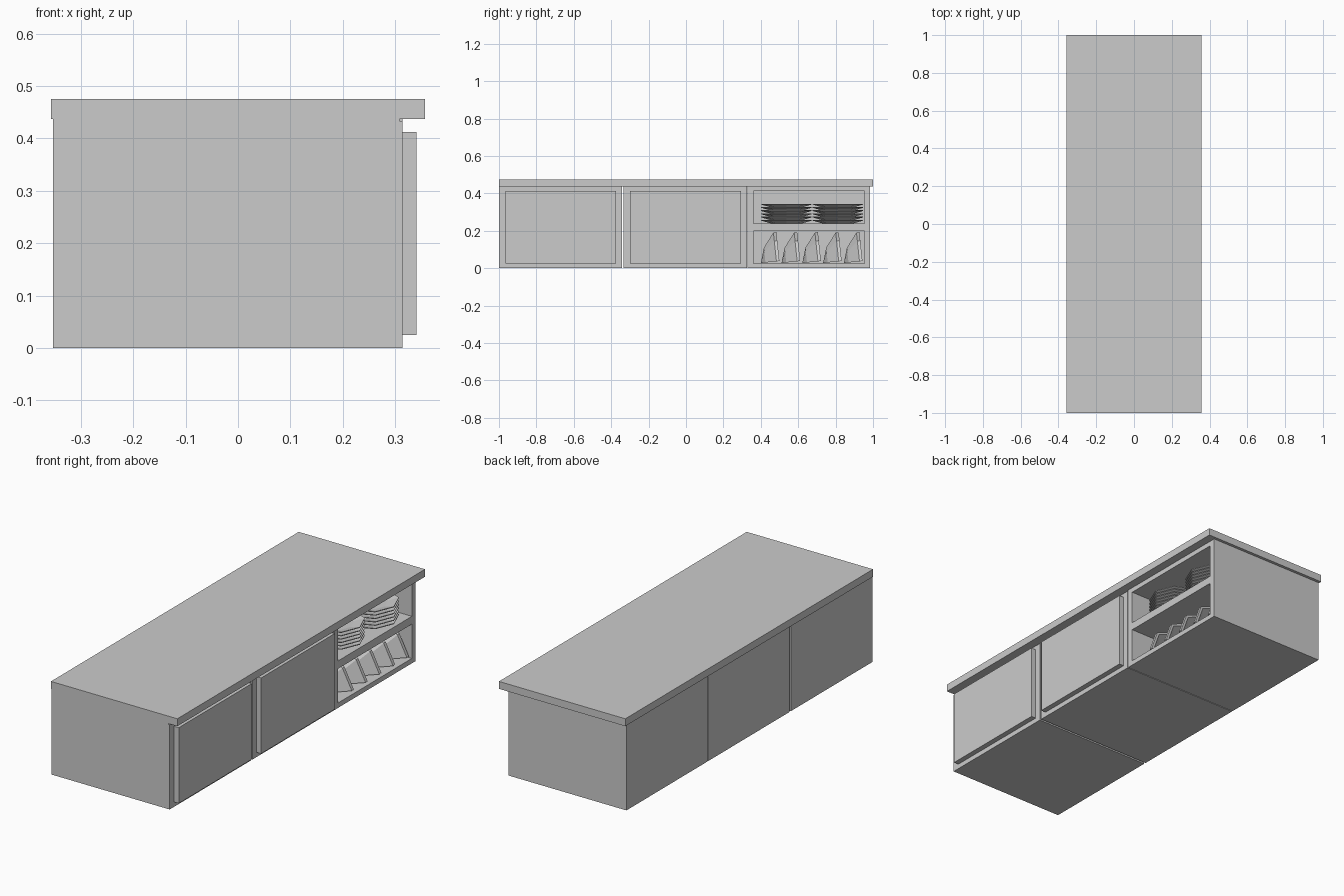
import bpy, bmesh, math
from mathutils import Matrix

cube = bpy.data.objects.get("Cube")
if cube:
    bpy.data.objects.remove(cube, do_unlink=True)

grey = bpy.data.materials.new("plain_grey")
grey.use_nodes = True
colour = (0.6, 0.6, 0.6, 1)
grey.diffuse_color = colour
grey.node_tree.nodes["Principled BSDF"].inputs["Base Color"].default_value = colour


def finish(name, bm):
    bmesh.ops.recalc_face_normals(bm, faces=bm.faces)
    mesh = bpy.data.meshes.new(name)
    bm.to_mesh(mesh)
    bm.free()
    mesh.materials.append(grey)
    obj = bpy.data.objects.new(name, mesh)
    bpy.context.collection.objects.link(obj)
    return obj


def box(name, x, y, z):
    """Box from (low, high) pairs on each axis."""
    bm = bmesh.new()
    size = [b - a for a, b in (x, y, z)]
    mid = [(a + b) / 2 for a, b in (x, y, z)]
    bmesh.ops.create_cube(bm, size=1, matrix=Matrix.Translation(mid) @ Matrix.Diagonal((*size, 1)))
    return finish(name, bm)


def lathe(name, profile, sides, sweep=math.tau, start=0.0):
    """Turn a (radius, height) profile about z."""
    bm = bmesh.new()
    c, s = math.cos(start), math.sin(start)
    verts = [bm.verts.new((r * c, r * s, h)) for r, h in profile]
    edges = [bm.edges.new(pair) for pair in zip(verts, verts[1:])]
    bmesh.ops.spin(bm, geom=verts + edges, cent=(0, 0, 0), axis=(0, 0, 1),
                   angle=sweep, steps=sides)
    bmesh.ops.remove_doubles(bm, verts=bm.verts, dist=0.0005)
    return finish(name, bm)


BACK, BODY, FRAME, TOP = -0.353, 0.308, 0.314, 0.437

# Worktop
box("worktop", (-0.357, 0.357), (-1, 1), (TOP, 0.475))

# Two closed cabinets, each with a thin front frame and a raised door
cabinets = [("first", (-1, -0.343), (-0.965, -0.375)),
            ("second", (-0.333, 0.326), (-0.3, 0.295))]
for name, span, door in cabinets:
    box(name + "_cabinet", (BACK, BODY), span, (0, TOP))
    box(name + "_front_frame", (BODY, FRAME), span, (0, 0.433))
    box(name + "_door", (FRAME, 0.341), door, (0.025, 0.412))

# Open shelf unit
low, high = 0.33, 0.985
inner = (0.36, 0.955)
box("shelf_inner_side", (BACK, FRAME), (low, inner[0]), (0, TOP))
box("shelf_outer_side", (BACK, FRAME), (inner[1], high), (0, TOP))
box("shelf_back", (BACK, -0.33), inner, (0, TOP))
for name, z in (("shelf_floor", (0, 0.025)), ("middle_shelf", (0.2, 0.24)),
                ("shelf_ceiling", (0.412, TOP))):
    box(name, (-0.33, FRAME), inner, z)

# Two stacks of eight-sided plates
step = 0.0172
plate = [(0, 0), (0.085, 0), (0.135, 0.014), (0.135, 0.018), (0.085, 0.006), (0, 0.006)]
for stack, y in enumerate((0.537, 0.812)):
    for level in range(6):
        obj = lathe(f"plate_{stack + 1}_{level + 1}", plate, 8)
        obj.location = (0.178, y, 0.2405 + level * step)

# Row of half-sunk bowls standing on edge in the lower shelf
bowl = [(0, 0), (0.08, 0.025), (0.155, 0.084), (0.155, 0.1),
        (0.142, 0.1), (0.074, 0.037), (0, 0.013)]
for i in range(5):
    obj = lathe(f"bowl_{i + 1}", bowl, 4, math.pi, math.pi)
    obj.rotation_euler = (math.radians(-84), 0, 0)
    obj.location = (0.15, 0.4 + i * 0.111, 0.028)
